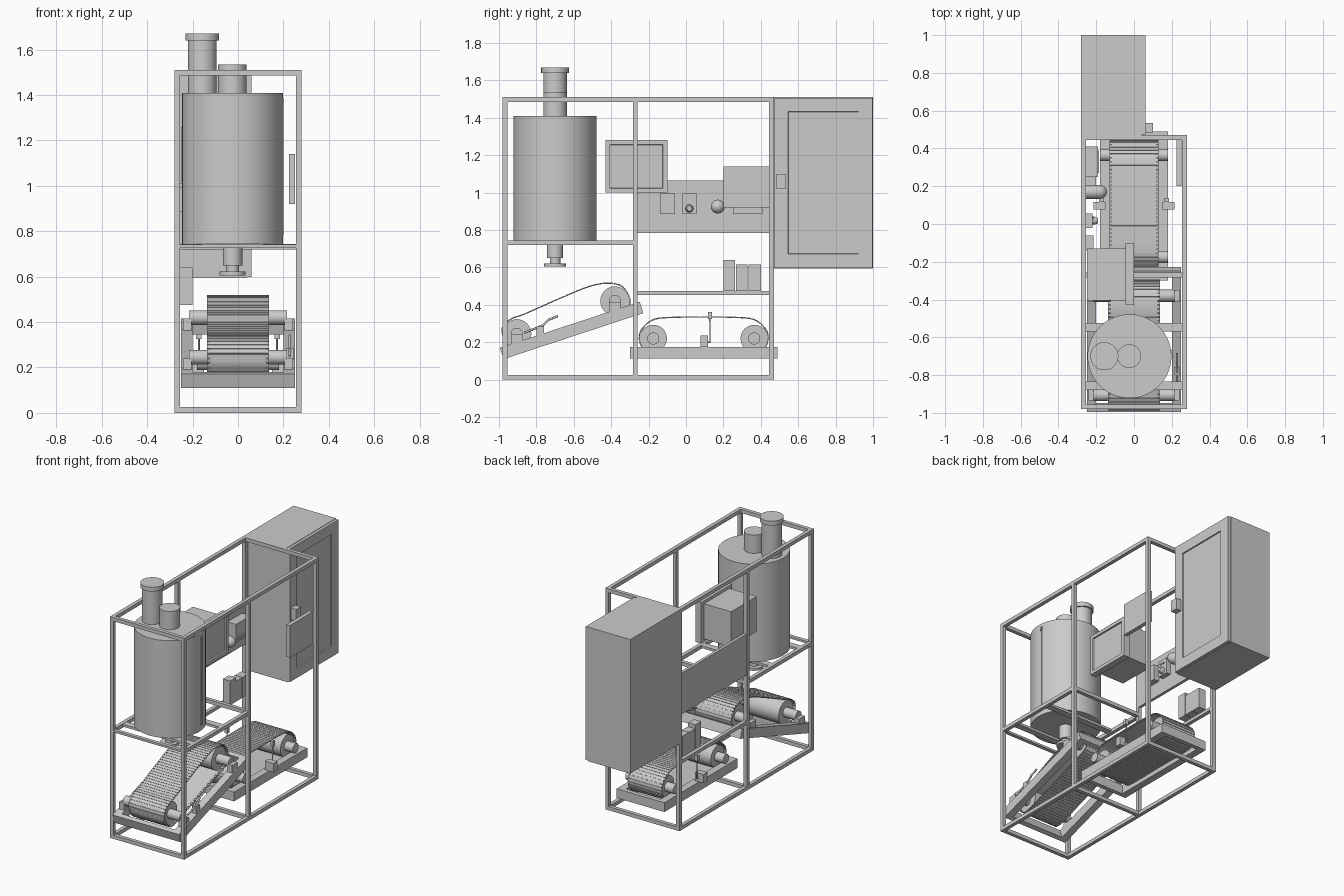
import bpy, bmesh, math
from mathutils import Vector

if "Cube" in bpy.data.objects:
    bpy.data.objects.remove(bpy.data.objects["Cube"])

def finish(name, bm, smooth=False):
    bmesh.ops.recalc_face_normals(bm, faces=bm.faces)
    me = bpy.data.meshes.new(name)
    bm.to_mesh(me)
    bm.free()
    ob = bpy.data.objects.new(name, me)
    bpy.context.collection.objects.link(ob)
    if smooth:
        bpy.ops.object.select_all(action='DESELECT')
        bpy.context.view_layer.objects.active = ob
        ob.select_set(True)
        bpy.ops.object.shade_smooth_by_angle(angle=math.radians(35))
    return ob

def box(name, x0, x1, y0, y1, z0, z1, inset=0, depth=0):
    """Box from limits; optional recessed panel on the +x face."""
    bm = bmesh.new()
    bmesh.ops.create_cube(bm, size=1)
    for v in bm.verts:
        v.co = ((x0+x1)/2 + v.co.x*(x1-x0), (y0+y1)/2 + v.co.y*(y1-y0), (z0+z1)/2 + v.co.z*(z1-z0))
    if inset:
        bm.normal_update()
        f = [f for f in bm.faces if f.normal.x > 0.9]
        bmesh.ops.inset_region(bm, faces=f, thickness=0.004)
        bmesh.ops.inset_region(bm, faces=f, thickness=inset)
        bmesh.ops.inset_region(bm, faces=f, thickness=0.003, depth=depth)
    return finish(name, bm)

def lathe(name, base, profile, axis='Z', n=48):
    """Solid turned from (radius, height) pairs."""
    bm = bmesh.new()
    rings = []
    for r, h in profile:
        ring = []
        for i in range(n):
            a = 2*math.pi*i/n
            p = Vector((r*math.cos(a), r*math.sin(a), h))
            if axis == 'X':
                p = Vector((p.z, p.x, p.y))
            ring.append(bm.verts.new(Vector(base) + p))
        rings.append(ring)
    for a, b in zip(rings, rings[1:]):
        for i in range(n):
            bm.faces.new((a[i], a[(i+1) % n], b[(i+1) % n], b[i]))
    bm.faces.new(rings[0])
    bm.faces.new(rings[-1])
    return finish(name, bm, True)

def prism(name, pts, x0, x1):
    """Extrude a (y, z) outline along x."""
    bm = bmesh.new()
    f = bm.faces.new([bm.verts.new((x0, y, z)) for y, z in pts])
    ext = bmesh.ops.extrude_face_region(bm, geom=[f])['geom']
    bmesh.ops.translate(bm, verts=[v for v in ext if isinstance(v, bmesh.types.BMVert)], vec=(x1-x0, 0, 0))
    return finish(name, bm)

def rod(name, pts, r):
    cu = bpy.data.curves.new(name, 'CURVE')
    cu.dimensions = '3D'
    cu.bevel_depth = r
    cu.bevel_resolution = 2
    cu.use_fill_caps = True
    sp = cu.splines.new('POLY')
    sp.points.add(len(pts)-1)
    for p, c in zip(sp.points, pts):
        p.co = (*c, 1)
    ob = bpy.data.objects.new(name, cu)
    bpy.context.collection.objects.link(ob)

def belt(name, ctrl, w):
    """Closed slatted belt through (y, z) control points, given clockwise."""
    P = [Vector(p) for p in ctrl]
    n = len(P)
    path = []
    for i in range(n):
        a, b, c, d = P[i-1], P[i], P[(i+1) % n], P[(i+2) % n]
        for k in range(20):
            t = k/20
            path.append(0.5*(2*b + (c-a)*t + (2*a-5*b+4*c-d)*t*t + (3*b-a-3*c+d)*t**3))
    lens = [(path[(i+1) % len(path)] - p).length for i, p in enumerate(path)]
    total = sum(lens)
    count = round(total/0.021)
    bm = bmesh.new()

    def at(s):
        s %= total
        for i, l in enumerate(lens):
            if s <= l:
                return path[i].lerp(path[(i+1) % len(path)], s/l)
            s -= l
        return path[0]
    loop = []
    for i in range(count):
        s = total*i/count
        p = at(s)
        t = (at(s+0.004) - at(s-0.004)).normalized()
        nrm = Vector((-t.y, t.x))
        q = p - nrm*0.006
        loop.append([bm.verts.new((x, c.x, c.y)) for x, c in ((-w+.012, q), (w-.012, q), (w-.012, p-nrm*.001), (-w+.012, p-nrm*.001))])
        # slat sitting on the belt
        vs = [bm.verts.new((x, *(p + t*u + nrm*h))) for x in (-w, w) for u, h in ((-.0085, -.005), (.0085, -.005), (.0085, .001), (-.0085, .001))]
        bm.faces.new(vs[:4])
        bm.faces.new(vs[4:])
        for k in range(4):
            bm.faces.new((vs[k], vs[(k+1) % 4], vs[4+(k+1) % 4], vs[4+k]))
    for i in range(count):
        a, b = loop[i], loop[(i+1) % count]
        for k in range(4):
            bm.faces.new((a[k], a[(k+1) % 4], b[(k+1) % 4], b[k]))
    return finish(name, bm)

def roller(name, y, z, r, w, sw):
    lathe(name, (0, y, z), [(.032, -sw), (.032, -w), (r, -w), (r, w), (.032, w), (.032, sw)], 'X')

# welded frame
T = 0.025
for s, side in ((-1, 'left'), (1, 'right')):
    x0, x1 = sorted((s*0.28, s*(0.28-T)))
    for y, nm in ((-.98, 'front'), (-.283, 'middle'), (.445, 'back')):
        box(f'{side}_{nm}_post', x0, x1, y, y+T, 0, 1.51)
    for z, nm in ((0, 'bottom'), (1.485, 'top')):
        box(f'{side}_{nm}_rail', x0, x1, -.98, .47, z, z+T)
    box(f'{side}_tank_rail', x0, x1, -.98, -.258, .72, .745)
box('left_shelf_rail', -.28, -.255, -.258, .445, .453, .475)
for y, z in ((-.98, 0), (.445, 0), (-.98, 1.485), (.445, 1.485), (-.283, 0), (-.283, .72)):
    box('cross_rail', -.255, .255, y, y+T, z, z+T)
for y in (-.88, -.57):
    box('tank_support_bar', -.255, .255, y, y+.045, .728, .744)
box('front_tank_bar', -.255, .255, -.98, -.955, .727, .741)

# storage tank with filler pipes and outlet
TX, TY = -.024, -.70
lathe('tank', (TX, TY, 0), [(.222, .745), (.222, 1.41)], n=64)
lathe('tall_filler_pipe', (-.157, -.70, 0), [(.063, 1.40), (.063, 1.64), (.074, 1.64), (.074, 1.67)])
lathe('short_filler_pipe', (-.025, -.70, 0), [(.063, 1.40), (.063, 1.535)])
lathe('outlet', (TX, TY, 0), [(.043, .75), (.043, .65), (.028, .65), (.028, .622), (.058, .622), (.058, .606)])
box('sight_strip', .18, .201, -.68, -.672, .785, 1.385)
for z in (.785, 1.36):
    box('sight_strip_end', .185, .203, -.684, -.668, z, z+.025)

# inclined conveyor
d = Vector((.749, .246)).normalized()
nv = Vector((-d.y, d.x))*.032
A, B = Vector((-.985, .14)), Vector((-.238, .386))
for x0, x1, nm in ((-.25, -.2, 'left'), (.2, .25, 'right')):
    prism(f'incline_{nm}_rail', [A-nv, B-nv, B+nv, A+nv], x0, x1)
for nm, a, b in (('front', A, A+d*.03), ('back', B-d*.03, B)):
    prism(f'incline_{nm}_crossbar', [a-nv, b-nv, b+nv, a+nv], -.2, .2)
for y, z in ((-.905, .245), (-.38, .42)):
    roller('incline_roller', y, z, .078, .12, .215)
    for x in (-.242, .205):
        box('incline_bearing_block', x, x+.037, y-.03, y+.03, z-.065, z-.005)
belt('incline_belt', [(-.985, .25), (-.975, .295), (-.93, .33), (-.86, .355), (-.68, .435), (-.52, .50),
                      (-.42, .518), (-.34, .50), (-.298, .43), (-.31, .375), (-.355, .342), (-.52, .285),
                      (-.70, .223), (-.879, .163), (-.95, .18)], .137)
rod('level_lever', [(.228, -.865, .25), (.228, -.765, .29), (.228, -.735, .32), (.228, -.685, .34)], .006)
box('lever_mount', .212, .244, -.80, -.76, .225, .285)

# level conveyor
for x0, x1, nm in ((-.18, -.13, 'left'), (.13, .18, 'right')):
    box(f'level_{nm}_rail', x0, x1, -.30, .49, .112, .175)
for y in (-.30, .46):
    box('level_crossbar', -.13, .13, y, y+.03, .112, .175)
for y in (-.175, .365):
    roller('level_roller', y, .22, .073, .115, .18)
belt('level_belt', [(-.252, .22), (-.235, .275), (-.17, .325), (-.05, .336), (.095, .337), (.24, .336),
                    (.36, .325), (.425, .275), (.442, .22), (.42, .165), (.365, .143), (.095, .143),
                    (-.175, .143), (-.23, .165)], .13)
for s in (-1, 1):
    x0, x1 = sorted((s*.15, s*.215))
    box('sensor_base', x0, x1, .077, .117, .175, .235)
    rod('sensor_post', [(s*.172, .117, .20), (s*.172, .128, .20), (s*.172, .128, .35)], .004)
    box('sensor_head', s*.172-.012, s*.172+.012, .117, .138, .325, .362)

# electrical cabinet
box('cabinet', -.28, .04, .47, 1.0, .595, 1.51)
box('cabinet_door', .04, .06, .473, .997, .598, 1.507, .10, -.008)
box('door_handle', .06, .10, .485, .535, 1.02, 1.10)

# control plate with fittings
box('control_plate', -.275, -.255, -.258, .445, .785, 1.065)
box('switch_box', -.255, -.215, -.14, -.06, .885, .995)
box('selector_box', -.255, -.22, -.02, .055, .885, .995)
lathe('selector_knob', (-.22, .018, .915), [(.021, 0), (.021, .012), (.014, .03)], 'X', 24)
for y in (.005, .03):
    lathe('indicator', (-.22, y, .965), [(.006, 0), (.006, .008)], 'X', 16)
lathe('beacon', (-.255, .17, .925), [(.037, 0), (.037, .075), (.033, .09), (.022, .105), (.004, .112)], 'X')
box('relay_box', -.255, -.19, .25, .41, .885, 1.01)
box('relay_box_label_strip', -.19, -.185, .27, .39, .90, .915)
box('side_panel', .225, .252, .20, .447, .92, 1.14)

# operator screen
box('screen_housing', -.25, -.045, -.405, -.13, 1.02, 1.26)
box('screen_bezel', -.045, 0, -.43, -.10, 1.0, 1.28, .028, -.01)

# terminal boxes on the shelf rail
for y0, y1, z in ((.20, .263, .64), (.266, .33, .615), (.333, .40, .615)):
    box('terminal_box', -.255, -.20, y0, y1, .475, z)
